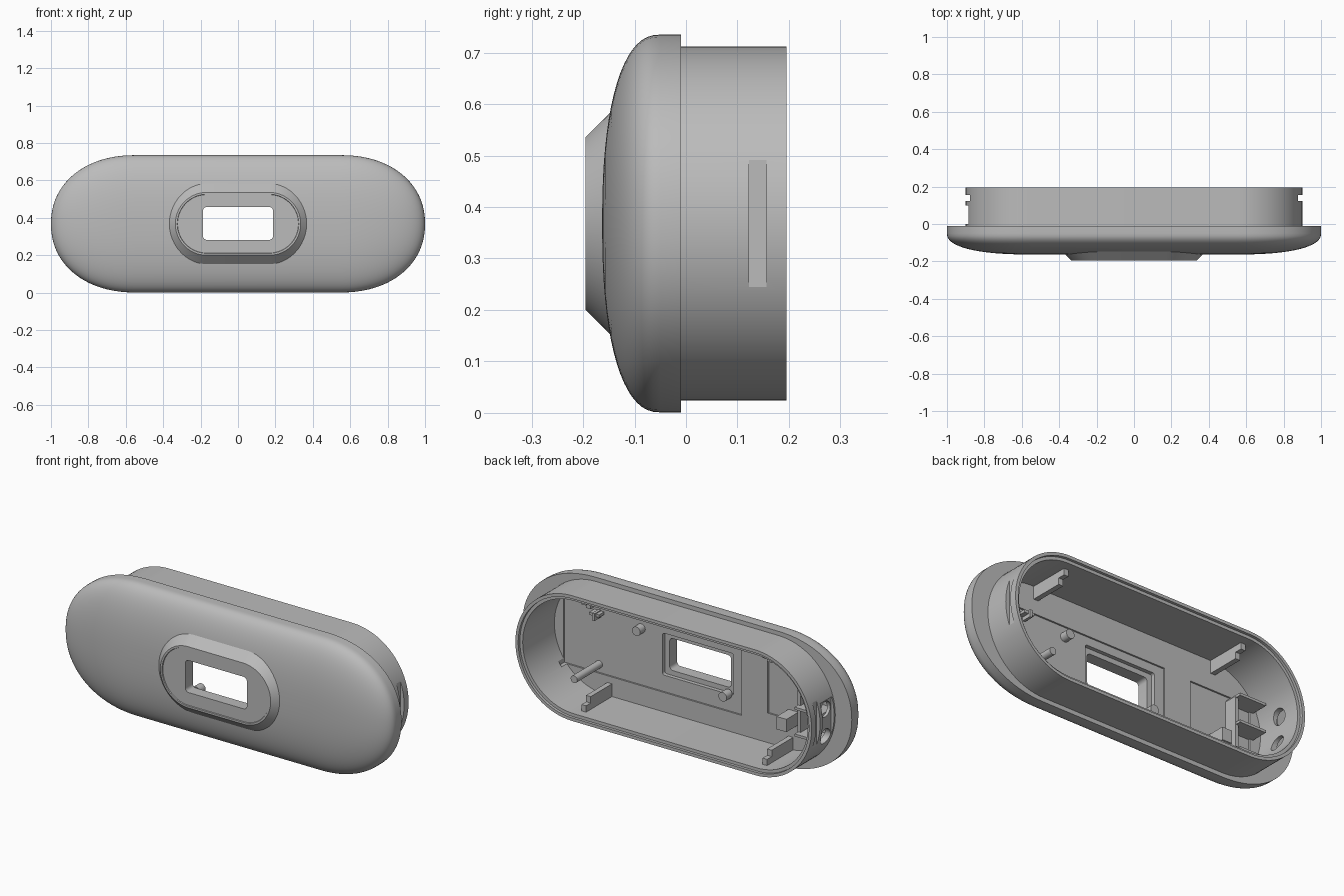
import bpy, bmesh, math
from mathutils import Matrix

if "Cube" in bpy.data.objects:
    bpy.data.objects.remove(bpy.data.objects["Cube"], do_unlink=True)

MID = 0.368      # height of the long axis
STEPS = 40       # segments in each rounded end

grey = bpy.data.materials.new("plain grey")
grey.use_nodes = True
grey.diffuse_color = (0.5, 0.5, 0.5, 1)
grey.node_tree.nodes["Principled BSDF"].inputs["Base Color"].default_value = (0.5, 0.5, 0.5, 1)


def finish(bm, name):
    bmesh.ops.recalc_face_normals(bm, faces=bm.faces)
    mesh = bpy.data.meshes.new(name)
    bm.to_mesh(mesh)
    bm.free()
    mesh.materials.append(grey)
    ob = bpy.data.objects.new(name, mesh)
    bpy.context.collection.objects.link(ob)
    return ob


def smooth(ob):
    bpy.ops.object.select_all(action="DESELECT")
    ob.select_set(True)
    bpy.context.view_layer.objects.active = ob
    bpy.ops.object.shade_smooth_by_angle(angle=math.radians(30))


def power(v, p):
    return math.copysign(abs(v) ** p, v)


def loft(name, rings):
    """Skin oblong rings given as (straight half, end length, half height, y, exponent)."""
    bm = bmesh.new()
    loops = []
    for straight, a, b, y, n in rings:
        loop = []
        for side in (1, -1):
            for i in range(STEPS + 1):
                t = side * math.pi / 2 - math.pi * i / STEPS
                c, s = math.cos(t), math.sin(t)
                if side < 0:
                    c = -abs(c)
                    s = -math.cos(math.pi * i / STEPS)
                else:
                    c = abs(c)
                loop.append(bm.verts.new((side * straight + a * power(c, 2 / n), y,
                                          MID + b * power(s, 2 / n))))
        loops.append(loop)
    for p, q in zip(loops, loops[1:]):
        for i in range(len(p)):
            j = (i + 1) % len(p)
            bm.faces.new((p[i], p[j], q[j], q[i]))
    bm.faces.new(loops[0])
    bm.faces.new(loops[-1])
    return finish(bm, name)


def box(name, x, y, z, bevel=0):
    """Box from three (low, high) ranges, with optional rounding of edges along y."""
    bm = bmesh.new()
    size = [r[1] - r[0] for r in (x, y, z)]
    centre = [(r[1] + r[0]) / 2 for r in (x, y, z)]
    bmesh.ops.create_cube(bm, size=1, matrix=Matrix.Translation(centre) @ Matrix.Diagonal((*size, 1)))
    if bevel:
        edges = [e for e in bm.edges if abs(e.verts[0].co.y - e.verts[1].co.y) > 1e-4]
        bmesh.ops.bevel(bm, geom=edges, offset=bevel, segments=4, affect="EDGES", profile=0.5)
    return finish(bm, name)


def rod(name, axis, radius, length, centre):
    bm = bmesh.new()
    turn = Matrix.Rotation(math.pi / 2, 4, "X" if axis == "Y" else "Y")
    bmesh.ops.create_cone(bm, cap_ends=True, segments=32, radius1=radius, radius2=radius,
                          depth=length, matrix=Matrix.Translation(centre) @ turn)
    return finish(bm, name)


def cut(target, cutter, keep=False):
    cutter.hide_render = True
    mod = target.modifiers.new("cut", "BOOLEAN")
    mod.operation = "DIFFERENCE"
    mod.solver = "EXACT"
    mod.object = cutter
    bpy.context.view_layer.objects.active = target
    bpy.ops.object.modifier_apply(modifier=mod.name)
    if not keep:
        bpy.data.objects.remove(cutter, do_unlink=True)


# Housing: hollow rear wall with a stepped rim, flange and domed front
FLOOR = -0.095


def wall(r, y):
    return (0.556, r, r, y, 2)


rings = [wall(0.31, FLOOR), wall(0.31, 0.18), wall(0.327, 0.18), wall(0.327, 0.195),
         wall(0.344, 0.195), wall(0.344, -0.01), (0.55, 0.45, 0.367, -0.01, 2.15)]
for k in range(19):
    t = math.pi / 2 * k / 18
    u = max(math.cos(t) ** (2 / 2.35), 0.02)
    rings.append((0.55, 0.45 * u, 0.367 * u, -0.05 - 0.113 * math.sin(t) ** (2 / 2.35), 2.15))
housing = loft("housing", rings)

# Sloped window surround with a thin raised edge
surround = loft("window_surround", [
    (0.167, r, r, y, 2) for r, y in
    ((0.231, -0.132), (0.168, -0.195), (0.158, -0.195), (0.156, -0.19))])

# Window through both, with a wider rebate on the inside
window = box("window_cutter", (-0.187, 0.187), (-0.3, 0), (0.282, 0.458), 0.02)
cut(housing, window, True)
cut(surround, window)
rebate = box("rebate_cutter", (-0.215, 0.215), (-0.125, 0), (0.255, 0.485), 0.012)
cut(housing, rebate)

# Shallow pockets in the inner floor
cut(housing, box("pocket_cutter", (-0.27, 0.81), (-0.104, -0.05), (0.165, 0.53)))
cut(housing, box("pocket_cutter", (-0.8, -0.43), (-0.104, -0.05), (0.22, 0.52)))

# Grooves on both ends
for s in (1, -1):
    cut(housing, box("groove_cutter", sorted((s * 0.877, s * 1.1)), (0.122, 0.156), (0.245, 0.491)))

# Socket recess and two round openings on the right end
cut(housing, box("recess_cutter", (-0.96, -0.882), (0.0, 0.1), (0.25, 0.486), 0.03))
for z in (0.418, 0.268):
    cut(housing, rod("socket_cutter", "X", 0.042, 0.2, (-0.88, 0.05, z)))

smooth(housing)
smooth(surround)

# Notched clip tabs along the upper and lower walls
for x, across in ((0.53, "left"), (-0.57, "right")):
    for s, level in ((1, "upper"), (-1, "lower")):
        for part, end, inner in (("tab", 0.09, 0.24), ("tab_tip", 0.13, 0.275)):
            z = sorted((MID + s * inner, MID + s * 0.315))
            box(f"{across}_{level}_{part}", (x - 0.014, x + 0.014), (FLOOR - 0.015, end), z)

# Mounting rod, pegs and a small hook
smooth(rod("mounting_rod", "Y", 0.02, 0.22, (0.6, 0.005, 0.21)))
for name, x, z in (("upper_peg", 0.345, 0.475), ("lower_peg", -0.18, 0.255)):
    smooth(rod(name, "Y", 0.025, 0.05, (x, -0.085, z)))
box("hook_base", (0.57, 0.63), (FLOOR - 0.02, -0.06), (0.49, 0.505))
box("hook_stem", (0.59, 0.605), (FLOOR - 0.02, -0.05), (0.47, 0.51))

# Socket holder inside the right end
for i, z in enumerate((0.19, 0.337, 0.485)):
    box(f"holder_shelf_{i + 1}", (-0.82, -0.66), (FLOOR - 0.015, 0.0), (z, z + 0.014))
box("holder_block", (-0.61, -0.55), (FLOOR - 0.015, 0.0), (0.2, 0.27))
box("holder_rib", (-0.675, -0.655), (FLOOR - 0.015, -0.03), (0.2, 0.49))
